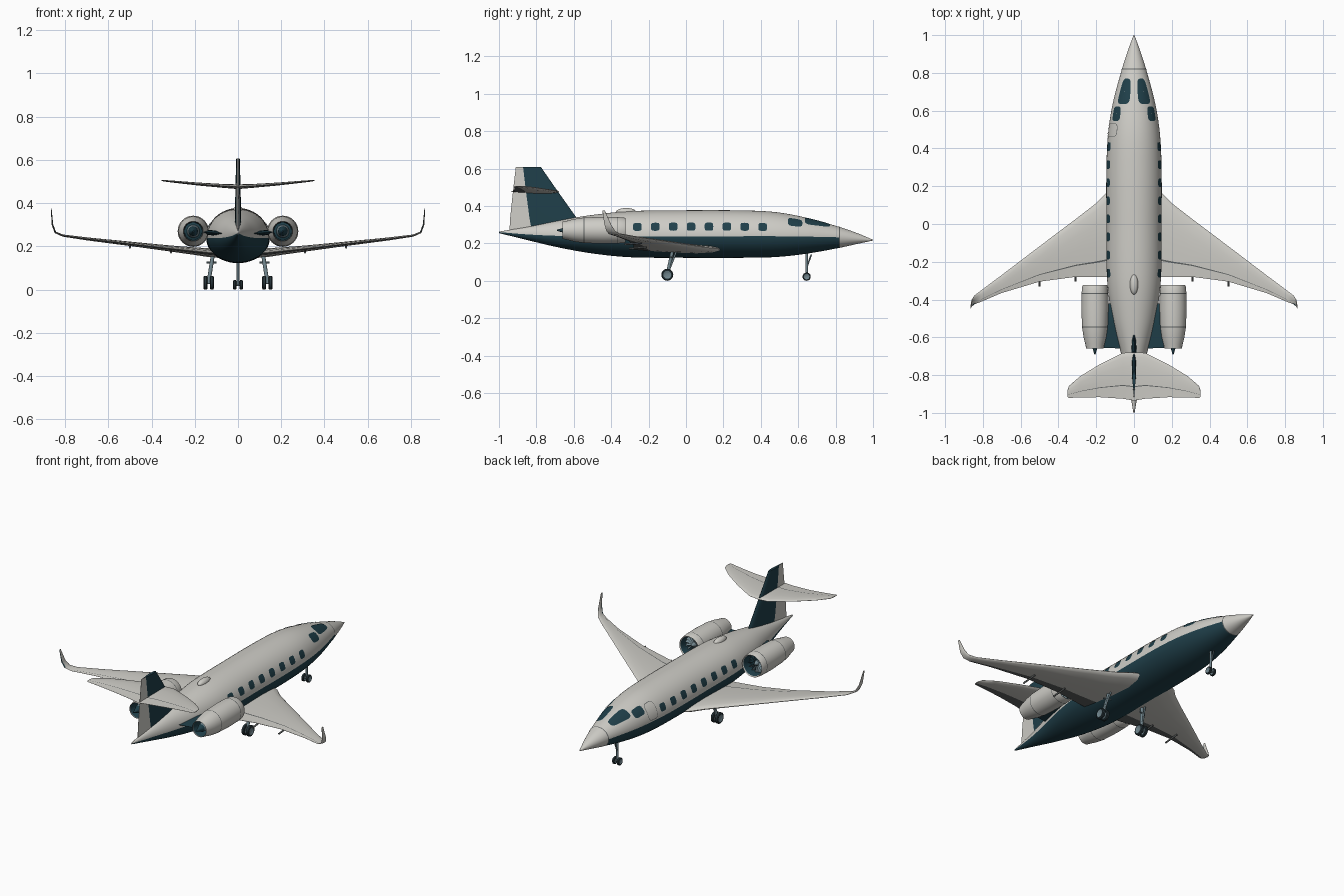
import bpy, bmesh, math
from mathutils import Vector, Matrix

if "Cube" in bpy.data.objects:
    bpy.data.objects.remove(bpy.data.objects["Cube"])


def material(name, r, g, b):
    m = bpy.data.materials.new(name)
    m.use_nodes = True
    m.diffuse_color = (r, g, b, 1)
    m.node_tree.nodes["Principled BSDF"].inputs["Base Color"].default_value = (r, g, b, 1)
    return m


WHITE = material("warm white paint", .62, .61, .57)
TEAL = material("dark teal paint", .014, .05, .068)
GREY = material("dark grey seam", .12, .13, .13)
METAL = material("blue grey metal", .16, .23, .26)
BLACK = material("tyre black", .02, .035, .042)


def finish(name, bm, mats, mirror=False, angle=35):
    bmesh.ops.recalc_face_normals(bm, faces=bm.faces)
    me = bpy.data.meshes.new(name)
    bm.to_mesh(me)
    bm.free()
    for m in mats:
        me.materials.append(m)
    for p in me.polygons:
        p.use_smooth = True
    me.set_sharp_from_angle(angle=math.radians(angle))
    ob = bpy.data.objects.new(name, me)
    bpy.context.scene.collection.objects.link(ob)
    if mirror:
        ob.modifiers.new("Mirror", 'MIRROR')
    return ob


def skin(bm, rings, rule=lambda i, j: 0, caps=True):
    """Bridge closed rings of points; rule gives the material of each face."""
    vs = [[bm.verts.new(p) for p in r] for r in rings]
    n = len(vs[0])
    for i in range(len(vs) - 1):
        for j in range(n):
            k = (j + 1) % n
            f = bm.faces.new((vs[i][j], vs[i][k], vs[i + 1][k], vs[i + 1][j]))
            f.material_index = rule(i, j)
    if caps:
        for i, r in ((0, vs[0]), (len(vs) - 2, vs[-1])):
            bm.faces.new(r).material_index = rule(i, 0)


# Fuselage stations: y, half width, middle height, top, bottom
STATIONS = [(-1, .003, .260, .263, .255), (-.85, .030, .248, .288, .218),
            (-.68, .070, .240, .323, .178), (-.5, .115, .238, .352, .146),
            (-.3, .142, .238, .372, .126), (0, .146, .238, .377, .123),
            (.3, .146, .238, .376, .123), (.48, .137, .238, .367, .127),
            (.64, .112, .236, .338, .144), (.82, .064, .232, .288, .176),
            (.92, .032, .224, .253, .198), (1, .002, .217, .219, .215)]


def section(y):
    """Smooth interpolation between the stations."""
    n = len(STATIONS)
    i = max(k for k in range(n - 1) if STATIONS[k][0] <= y + 1e-6)
    a, b = STATIONS[i], STATIONS[i + 1]
    p, q = STATIONS[max(i - 1, 0)], STATIONS[min(i + 2, n - 1)]
    h = b[0] - a[0]
    t = (y - a[0]) / h
    out = []
    for c in range(1, 5):
        ma = (b[c] - p[c]) / (b[0] - p[0]) * h
        mb = (q[c] - a[c]) / (q[0] - a[0]) * h
        out.append((2*t**3 - 3*t*t + 1) * a[c] + (t**3 - 2*t*t + t) * ma
                   + (3*t*t - 2*t**3) * b[c] + (t**3 - t*t) * mb)
    return out


def hull(y, ang, off=0.0):
    w, mid, top, bot = section(y)
    s = math.sin(ang)
    h = (top - mid) if s >= 0 else (mid - bot)
    return Vector(((w + off) * math.cos(ang), y, mid + (h + off) * s))


SEG = 48
ys = [-1 + .02 * i for i in range(101)]
bm = bmesh.new()
skin(bm, [[hull(y, math.tau * j / SEG) for j in range(SEG)] for y in ys],
     lambda i, j: 1 if j >= SEG // 2 and ys[i] < .815 else 0)
finish("fuselage", bm, [WHITE, TEAL])

# Seam behind the nose cone
bm = bmesh.new()
skin(bm, [[hull(y, math.tau * j / SEG, .001) for j in range(SEG)] for y in (.818, .823)], caps=False)
finish("nose_seam", bm, [GREY])


def patch(bm, y0, y1, low, high, side=1, ring=False, shear=0.0):
    """Rounded plate that follows the hull; angles in degrees."""
    radii = (.93, 1) if ring else (.01, .35, .7, 1)
    rings = []
    for r in radii:
        loop = []
        for k in range(24):
            a = math.tau * k / 24
            c, s = math.cos(a), math.sin(a)
            u = r * math.copysign(abs(c) ** .5, c)
            v = r * math.copysign(abs(s) ** .5, s)
            deg = (low + high) / 2 + v * (high - low) / 2 + shear * u * (1 - v) / 2
            p = hull((y0 + y1) / 2 + u * (y1 - y0) / 2, math.radians(deg), .0025)
            loop.append((p.x * side, p.y, p.z))
        rings.append(loop)
    skin(bm, rings, caps=False)


bm = bmesh.new()
for i in range(8):
    y = -.26 + .0957 * i
    patch(bm, y - .023, y + .023, 12, 31)
finish("cabin_windows", bm, [TEAL], True)
bm = bmesh.new()
patch(bm, .635, .77, 42, 79, shear=4)
patch(bm, .545, .622, 28, 55)
finish("cockpit_windows", bm, [TEAL], True)
bm = bmesh.new()
patch(bm, .46, .535, 4, 50, side=-1, ring=True)
finish("cabin_door_outline", bm, [GREY])


def wing(name, secs, mats, hinge, mirror=False, rule=None):
    """Loft an aerofoil along sections: x, z, leading y, trailing y, thickness."""
    foil = [(0, 0), (.02, .35), (.1, .75), (.3, 1), (.55, .8),
            (hinge, .5), (hinge + .02, .46), (1, .05)]
    loop = foil + [(c, -t) for c, t in reversed(foil[1:])]
    n = len(foil)
    rings = []
    for i, (x, z, le, te, th) in enumerate(secs):
        a, b = secs[max(i - 1, 0)], secs[min(i + 1, len(secs) - 1)]
        tx, tz = Vector((b[0] - a[0], b[1] - a[1])).normalized()
        rings.append([(x - tz * t * th / 2, le + (te - le) * c, z + tx * t * th / 2) for c, t in loop])
    bm = bmesh.new()
    # chord strip: 0 front, 1 hinge line, 2 control surface
    def strip(j):
        k = j if j < n else 2 * n - 3 - j
        return 0 if k < n - 3 else 1 if k == n - 3 else 2
    skin(bm, rings, lambda i, j: rule(i, strip(j)) if rule else (0, 1, 0)[strip(j)])
    return finish(name, bm, mats, mirror, 50)


# Main wings with curved-up tips
wing("main_wings", [(.06, .165, .22, -.28, .042), (.145, .172, .165, -.28, .04),
                    (.2, .178, .11, -.28, .035), (.31, .19, .025, -.28, .028),
                    (.5, .212, -.118, -.305, .02), (.7, .235, -.27, -.365, .014),
                    (.81, .25, -.352, -.412, .01), (.845, .265, -.378, -.425, .009),
                    (.858, .3, -.4, -.436, .007), (.864, .375, -.434, -.447, .004)],
     [WHITE, GREY, TEAL], .79, True,
     lambda i, s: 2 if i >= 7 and s == 2 else (1 if s == 1 and i < 6 else 0))

# Fin with pale rudder, tailplane, engine pylons
wing("tail_fin", [(0, .25, -.52, -.945, .03), (0, .337, -.585, -.94, .028),
                  (0, .48, -.687, -.925, .024), (0, .607, -.775, -.91, .016)],
     [TEAL, WHITE], .69, rule=lambda i, s: 0 if s == 0 else 1)
half = [(.06, .479, -.682, -.925, .018), (.18, .488, -.742, -.917, .014),
        (.285, .498, -.806, -.918, .01), (.345, .504, -.858, -.921, .007),
        (.353, .505, -.885, -.915, .004)]
wing("tailplane", [(-s[0],) + s[1:] for s in reversed(half)] + [(0, .476, -.68, -.935, .022)] + half,
     [WHITE, GREY], .7)
wing("engine_pylons", [(.05, .258, -.4, -.66, .026), (.165, .266, -.43, -.655, .022)],
     [TEAL, TEAL], .7, True)


def lathe(name, profile, centre, axis, mats, rule=lambda i: 0, seg=32, closed=False):
    """Spin (position, radius) pairs around the x or y axis, mirrored to both sides."""
    bm = bmesh.new()
    rings = []
    for d, r in profile:
        loop = []
        for k in range(seg):
            a = math.tau * k / seg
            c, s = r * math.cos(a), r * math.sin(a)
            loop.append(Vector(centre) + Vector((c, d, s) if axis == "y" else (d, c, s)))
        rings.append(loop)
    skin(bm, rings, lambda i, j: rule(i), caps=not closed)
    return finish(name, bm, mats, True)


# Engines
ENGINE = (.207, 0, .27)
lathe("engine_nacelles", [(-.42, .05), (-.35, .056), (-.33, .06), (-.324, .064), (-.33, .067),
                          (-.366, .0705), (-.37, .0705), (-.44, .072), (-.543, .068), (-.547, .0677),
                          (-.6, .06), (-.635, .051), (-.66, .046), (-.655, .043), (-.56, .04)],
      ENGINE, "y", [WHITE, GREY, TEAL],
      lambda i: {0: 2, 1: 2, 5: 1, 8: 1, 12: 1, 13: 2}.get(i, 0), 40, True)
lathe("engine_cores", [(-.345, .002), (-.36, .01), (-.375, .016), (-.38, .052), (-.57, .041),
                       (-.575, .03), (-.64, .022), (-.665, .01), (-.69, .003)],
      ENGINE, "y", [TEAL, METAL], lambda i: 1 if i in (0, 1, 5) else 0)
bm = bmesh.new()
for k in range(14):
    turn = Matrix.Translation(ENGINE) @ Matrix.Rotation(math.tau * k / 14, 4, 'Y')
    quad = [(-.002, -.374, .015), (.002, -.366, .015), (.007, -.362, .052), (-.004, -.376, .052)]
    bm.faces.new([bm.verts.new(turn @ Vector(p)) for p in quad])
finish("fan_blades", bm, [METAL], True)

# Roof antenna fairing
bm = bmesh.new()
bmesh.ops.create_uvsphere(bm, u_segments=20, v_segments=12, radius=1)
bmesh.ops.transform(bm, verts=bm.verts, matrix=Matrix.Translation((0, -.32, .368)) @ Matrix.Diagonal((.022, .054, .021, 1)))
finish("roof_fairing", bm, [WHITE])


def rods(name, bars, mat):
    """Round bars given as start, end, radius."""
    bm = bmesh.new()
    for a, b, r in bars:
        a, b = Vector(a), Vector(b)
        m = Matrix.Translation((a + b) / 2) @ (b - a).to_track_quat('Z', 'Y').to_matrix().to_4x4()
        bmesh.ops.create_cone(bm, cap_ends=True, segments=12, radius1=r, radius2=r,
                              depth=(b - a).length, matrix=m)
    return finish(name, bm, [mat], True)


def wheel(name, x, y, r, w):
    lathe(name, [(-w * .5, r * .3), (-w * .7, r * .5), (-w, r * .65), (-w, r * .85), (-w * .6, r),
                 (w * .6, r), (w, r * .85), (w, r * .65), (w * .7, r * .5), (w * .5, r * .3)],
          (x, y, r), "x", [BLACK, METAL], lambda i: 1 if i < 2 or i > 6 else 0, 24)


# Landing gear
wheel("nose_wheels", .015, .645, .022, .007)
rods("nose_strut", [((0, .645, .15), (0, .645, .022), .007), ((0, .645, .022), (.015, .645, .022), .005),
                    ((0, .67, .14), (0, .645, .07), .004)], METAL)
for x in (.121, .15):
    wheel("main_wheels", x, -.1, .032, .009)
rods("main_struts", [((.115, -.07, .17), (.136, -.1, .034), .009), ((.121, -.1, .032), (.15, -.1, .032), .007),
                     ((.12, -.05, .16), (.134, -.09, .06), .005), ((.1, -.07, .125), (.145, -.085, .125), .004)], METAL)

# Flap track fairings under the wings
rods("flap_track_fairings", [((x, y + .07, z), (x, y - .025, z - .008), .005)
                             for x, y, z in ((.31, -.28, .18), (.5, -.305, .203))], GREY)
